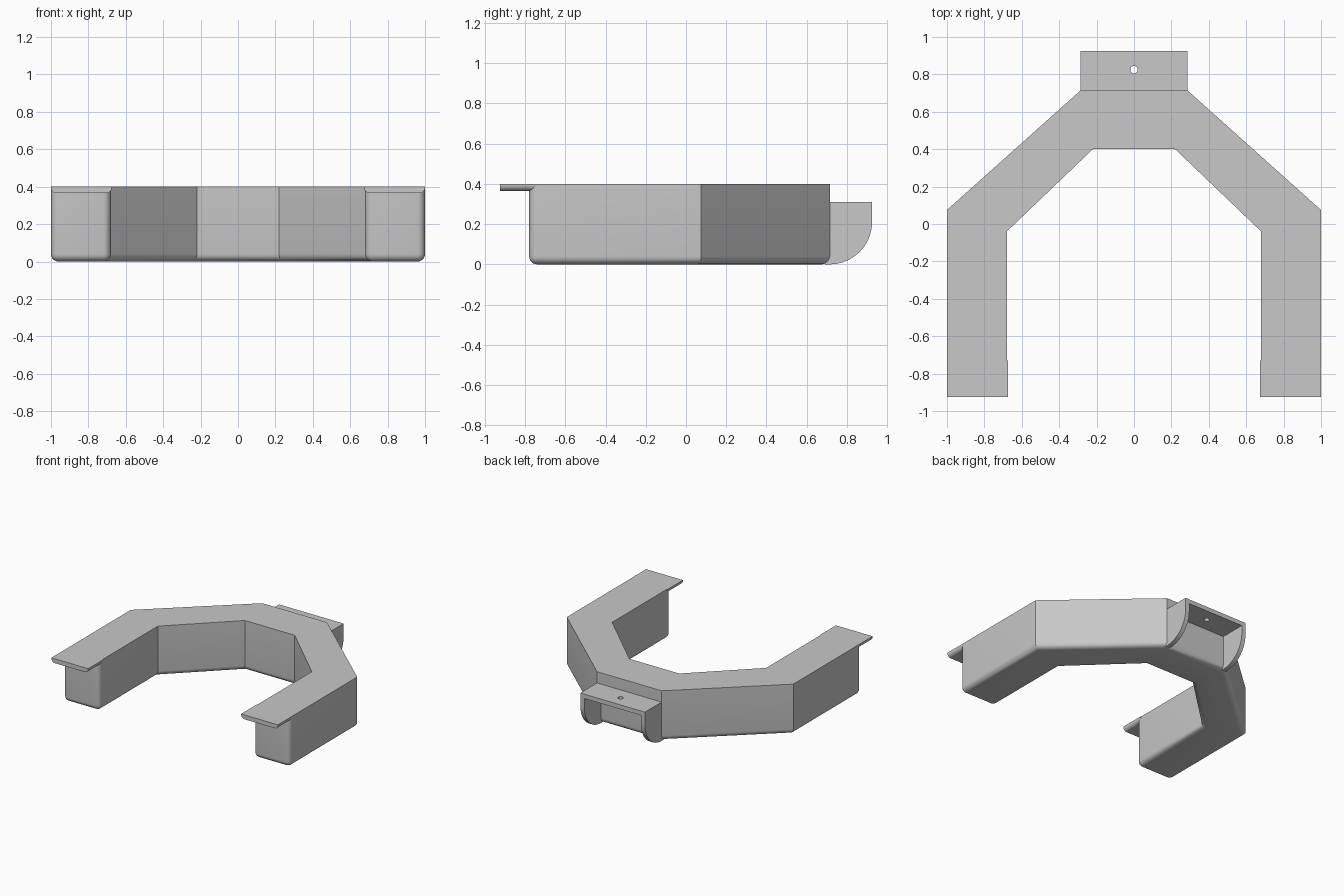
import bpy
import bmesh
from math import cos, sin, pi, radians
from mathutils import Vector

cube = bpy.data.objects.get("Cube")
if cube:
    bpy.data.objects.remove(cube, do_unlink=True)

# One plain grey for everything
GREY = (0.58, 0.58, 0.58, 1)
grey = bpy.data.materials.new("plain grey")
grey.use_nodes = True
grey.diffuse_color = GREY
grey.node_tree.nodes["Principled BSDF"].inputs["Base Color"].default_value = GREY


def prism(name, outline, offset, bevel_rule=None, radius=0.0):
    """Extrude a closed outline by offset, then round the edges the rule picks."""
    bm = bmesh.new()
    base = bm.faces.new([bm.verts.new(p) for p in outline])
    grown = bmesh.ops.extrude_face_region(bm, geom=[base], use_keep_orig=True)
    moved = [v for v in grown["geom"] if isinstance(v, bmesh.types.BMVert)]
    bmesh.ops.translate(bm, verts=moved, vec=Vector(offset))
    bmesh.ops.recalc_face_normals(bm, faces=bm.faces[:])
    if bevel_rule:
        edges = [e for e in bm.edges if bevel_rule(e.verts[0].co, e.verts[1].co)]
        bmesh.ops.bevel(bm, geom=edges, offset=radius, offset_type='OFFSET',
                        segments=6, profile=0.5, affect='EDGES', clamp_overlap=True)
        bmesh.ops.recalc_face_normals(bm, faces=bm.faces[:])
    mesh = bpy.data.meshes.new(name)
    bm.to_mesh(mesh)
    bm.free()
    mesh.materials.append(grey)
    obj = bpy.data.objects.new(name, mesh)
    bpy.context.collection.objects.link(obj)
    return obj


def smooth(obj):
    bpy.ops.object.select_all(action='DESELECT')
    obj.select_set(True)
    bpy.context.view_layer.objects.active = obj
    bpy.ops.object.shade_smooth_by_angle(angle=radians(30))


TOP = 0.4
FRONT, BACK = -0.78, 0.715
HITCH_TOP, HITCH_END, HITCH_HALF = 0.31, 0.925, 0.285
WALL = 0.035

# Horseshoe body: half outline mirrored, with rounded underside and leg ends
half = [(HITCH_HALF, BACK), (1, 0.075), (1, FRONT),
        (0.68, FRONT), (0.68, -0.04), (0.22, 0.4)]
ring = half + [(-x, y) for x, y in reversed(half)]


def body_edges(a, b):
    underside = max(a.z, b.z) < 0.001
    leg_corner = max(a.y, b.y) < FRONT + 0.001 and abs(a.z - b.z) > 0.1
    return underside or leg_corner


smooth(prism("body", [(x, y, 0) for x, y in ring], (0, 0, TOP), body_edges, 0.04))

# Overhanging lips at the leg ends, rounded along their lower sides
for side, label in ((1, "left"), (-1, "right")):
    y, low = -0.925, 0.365
    outline = [(side * 0.675, y, low), (side, y, low), (side, y, TOP), (side * 0.675, y, TOP)]
    lip = prism(label + "_lip", outline, (0, 0.195, 0),
                lambda a, b: max(a.z, b.z) < 0.37 and abs(a.y - b.y) > 0.1, 0.03)
    smooth(lip)

# Hitch side plates with a quarter-round lower corner
r = HITCH_END - BACK
arc = [(BACK + r * sin(t), r - r * cos(t)) for t in (i * pi / 32 for i in range(17))]
plate = [(0.69, 0)] + arc + [(HITCH_END, HITCH_TOP), (0.69, HITCH_TOP)]
for side, label in ((1, "left"), (-1, "right")):
    smooth(prism(label + "_hitch_plate", [(side * HITCH_HALF, y, z) for y, z in plate],
                 (-side * WALL, 0, 0)))

# Hitch top plate with a pin hole
w = HITCH_HALF - WALL
corners = [(-w, 0.69), (w, 0.69), (w, HITCH_END), (-w, HITCH_END)]
hitch_top = prism("hitch_top", [(x, y, HITCH_TOP - WALL) for x, y in corners], (0, 0, WALL))
circle = [(0.02 * cos(i * pi / 12), 0.825 + 0.02 * sin(i * pi / 12), 0.2) for i in range(24)]
cutter = prism("pin_hole_cutter", circle, (0, 0, 0.2))
cutter.hide_render = True
cut = hitch_top.modifiers.new("pin_hole", 'BOOLEAN')
cut.operation = 'DIFFERENCE'
cut.object = cutter
smooth(hitch_top)
bpy.ops.object.modifier_apply(modifier=cut.name)
bpy.data.objects.remove(cutter, do_unlink=True)
